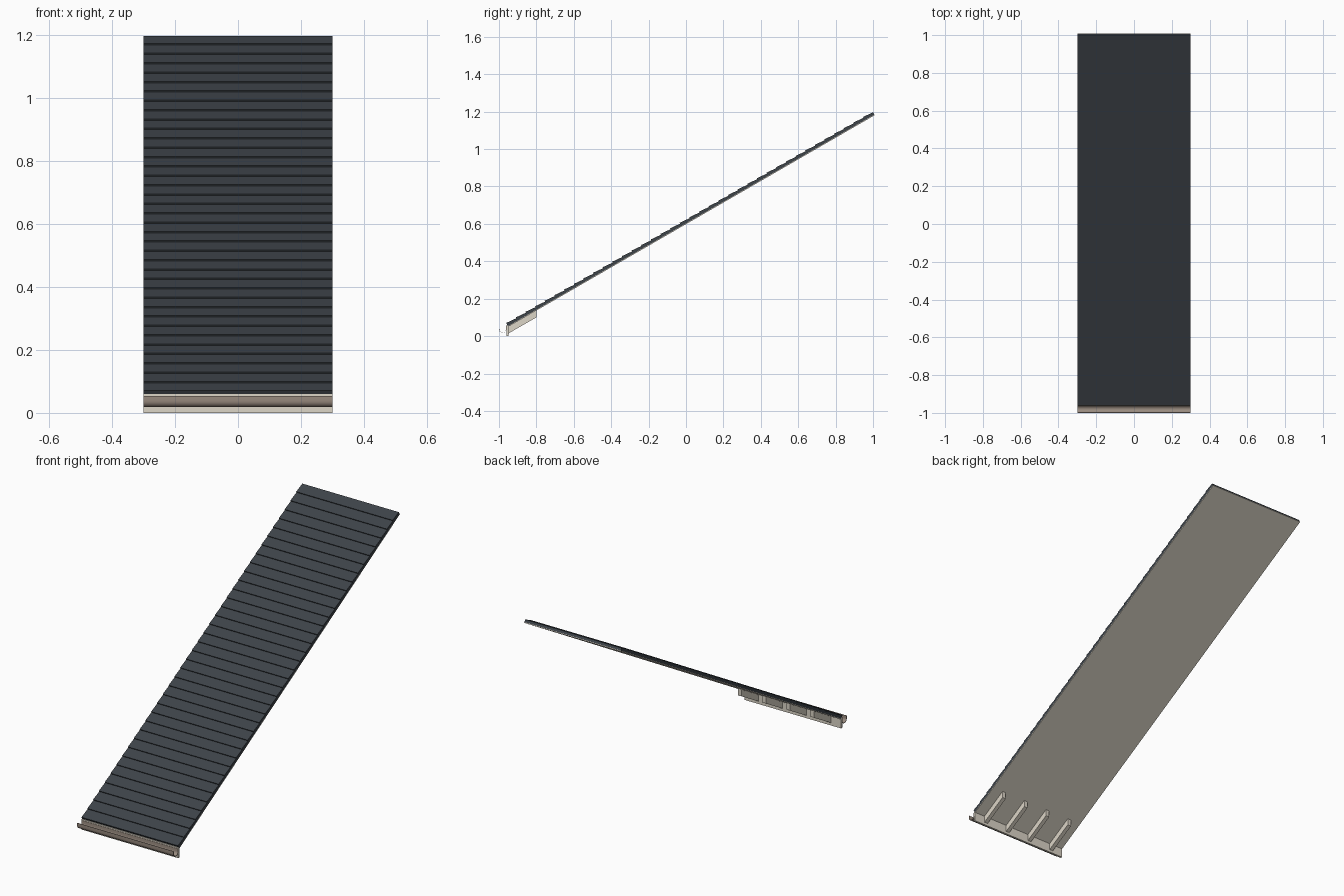
import bpy, bmesh, math

if "Cube" in bpy.data.objects:
    bpy.data.objects.remove(bpy.data.objects["Cube"])

ANG = math.radians(30)
C, S = math.cos(ANG), math.sin(ANG)
HALF = 0.3            # half width of the roof strip
ROWS = 38
LENGTH = 2.262        # slope length
PITCH = LENGTH / ROWS
DECK = 0.004          # deck thickness


def material(name, rgb):
    m = bpy.data.materials.new(name)
    m.diffuse_color = (*rgb, 1)
    m.use_nodes = True
    m.node_tree.nodes["Principled BSDF"].inputs["Base Color"].default_value = m.diffuse_color
    return m


slate = material("slate", (0.047, 0.056, 0.066))
timber = material("pale timber", (0.72, 0.67, 0.575))
metal = material("brown metal", (0.32, 0.26, 0.215))


def on_slope(s, n):
    """Slope distance and height above the deck underside -> (y, z)."""
    return (-0.95 + s * C - n * S, 0.05 + s * S + n * C)


def add_prism(bm, profile, x0, x1):
    """Extrude a closed (y, z) profile along x."""
    a = [bm.verts.new((x0, y, z)) for y, z in profile]
    b = [bm.verts.new((x1, y, z)) for y, z in profile]
    bm.faces.new(a)
    bm.faces.new(b[::-1])
    k = len(profile)
    for i in range(k):
        j = (i + 1) % k
        bm.faces.new((a[j], a[i], b[i], b[j]))


def finish(name, bm, mat):
    bmesh.ops.recalc_face_normals(bm, faces=bm.faces)
    me = bpy.data.meshes.new(name)
    bm.to_mesh(me)
    bm.free()
    me.materials.append(mat)
    ob = bpy.data.objects.new(name, me)
    bpy.context.collection.objects.link(ob)
    return ob


# Tile courses: each slab is raised at its nose and tucks under the next one
bm = bmesh.new()
for i in range(ROWS):
    s = i * PITCH
    end = s + PITCH
    add_prism(bm, [on_slope(s, DECK), on_slope(s, 0.0235),
                   on_slope(end, 0.018), on_slope(end, DECK)], -HALF, HALF)
finish("roof_tiles", bm, slate)

# Deck board under the tiles
bm = bmesh.new()
add_prism(bm, [on_slope(0, 0), on_slope(0, DECK),
               on_slope(LENGTH, DECK), on_slope(LENGTH, 0)], -HALF, HALF)
finish("roof_deck", bm, timber)

# Four rafter tails with plumb-cut ends
bm = bmesh.new()
for k in range(4):
    x = -0.225 + 0.15 * k
    add_prism(bm, [(-0.95, 0.014), (-0.95, 0.051),
                   (-0.80, 0.1375), (-0.80, 0.100)], x - 0.011, x + 0.011)
finish("rafter_tails", bm, timber)

# Fascia board
bm = bmesh.new()
add_prism(bm, [(-0.96, 0), (-0.96, 0.06), (-0.949, 0.06), (-0.949, 0)], -HALF, HALF)
finish("fascia", bm, timber)

# Thin half-round gutter, open at both ends
R, T, STEPS = 0.02, 0.0015, 12
cy, cz = -0.98, 0.038
angles = [math.pi + math.pi * i / STEPS for i in range(STEPS + 1)]
outer = [(cy + R * math.cos(a), cz + R * math.sin(a)) for a in angles]
inner = [(cy + (R - T) * math.cos(a), cz + (R - T) * math.sin(a)) for a in angles]
profile = ([(cy - R, 0.053)] + outer + [(cy + R, 0.053), (cy + R - T, 0.053)]
           + inner[::-1] + [(cy - R + T, 0.053)])
bm = bmesh.new()
add_prism(bm, profile, -HALF, HALF)
gutter = finish("gutter", bm, metal)
bpy.context.view_layer.objects.active = gutter
gutter.select_set(True)
bpy.ops.object.shade_smooth_by_angle(angle=math.radians(35))
